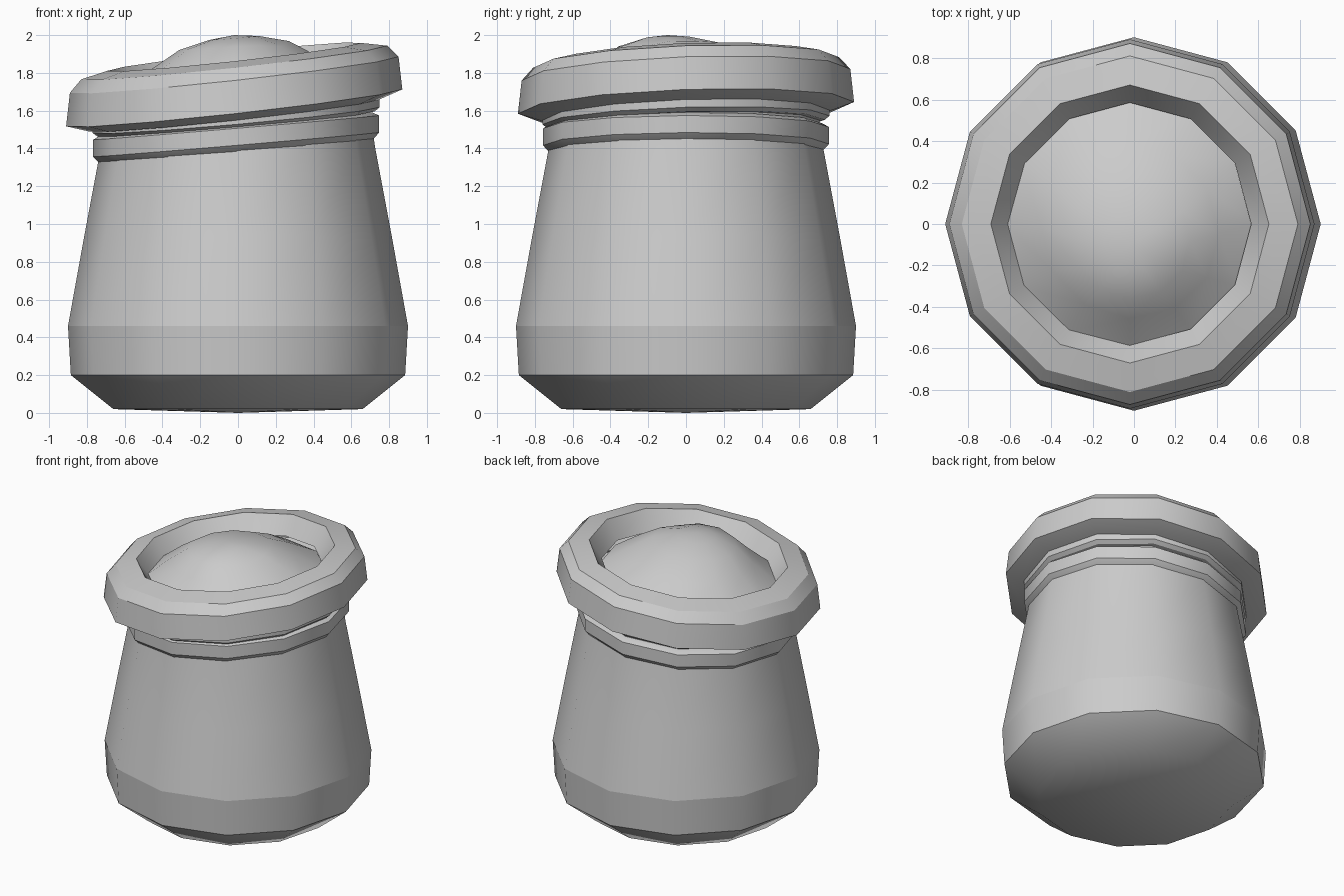
import bpy, bmesh, math
from mathutils import Vector

SIDES = 12

if "Cube" in bpy.data.objects:
    bpy.data.objects.remove(bpy.data.objects["Cube"], do_unlink=True)

grey = bpy.data.materials.new("plain_grey")
grey.use_nodes = True
grey.diffuse_color = (0.6, 0.6, 0.6, 1)
grey.node_tree.nodes["Principled BSDF"].inputs["Base Color"].default_value = (0.6, 0.6, 0.6, 1)


def lathe(name, profile, centre=(0, 0), tilt=(0, 0), angle=32, warp=None):
    """Spin (radius, height) points into a ring mesh, then slant it by tilt."""
    bm = bmesh.new()
    rings = []
    for r, z in profile:
        if r == 0:
            rings.append([bm.verts.new((0, 0, z))] * SIDES)
            continue
        turn = [2 * math.pi * i / SIDES for i in range(SIDES)]
        rings.append([bm.verts.new((r * math.cos(a), r * math.sin(a), z)) for a in turn])
    for low, high in zip(rings, rings[1:]):
        for i in range(SIDES):
            j = (i + 1) % SIDES
            corners = dict.fromkeys((low[i], low[j], high[j], high[i]))
            bm.faces.new(list(corners))
    for v in bm.verts:
        v.co.z += tilt[0] * v.co.x + tilt[1] * v.co.y
        v.co += Vector((*centre, 0))
        if warp:
            warp(v.co)
    bmesh.ops.recalc_face_normals(bm, faces=bm.faces)
    mesh = bpy.data.meshes.new(name)
    bm.to_mesh(mesh)
    bm.free()
    mesh.materials.append(grey)
    obj = bpy.data.objects.new(name, mesh)
    bpy.context.collection.objects.link(obj)
    bpy.ops.object.select_all(action="DESELECT")
    obj.select_set(True)
    bpy.context.view_layer.objects.active = obj
    bpy.ops.object.shade_smooth_by_angle(angle=math.radians(angle))
    return obj


# Rounded foot and the straight band above it
lathe("jar_base", [(0, 0), (0.66, 0.02), (0.885, 0.2), (0.9, 0.46)], angle=45)

# Tapering body
lathe("jar_body", [(0.9, 0.46), (0.815, 0.93), (0.725, 1.41), (0.7, 1.6)])

# Two slanted neck rings
lathe("neck_ring_lower",
      [(0.7, 1.37), (0.725, 1.385), (0.757, 1.42), (0.757, 1.51), (0.72, 1.53), (0.68, 1.53)],
      centre=(-0.01, 0), tilt=(0.085, 0.005))
lathe("neck_ring_upper",
      [(0.68, 1.525), (0.735, 1.53), (0.76, 1.55), (0.76, 1.6), (0.72, 1.62)],
      centre=(-0.01, 0), tilt=(0.09, 0.03))

# Thick lid rim with an open middle
lathe("lid_rim",
      [(0.68, 1.57), (0.77, 1.575), (0.89, 1.615), (0.87, 1.79),
       (0.81, 1.855), (0.67, 1.885), (0.585, 1.76)],
      centre=(-0.02, 0), tilt=(0.11, 0.035))


# Lumpy filling: crown leans forward, with one dent at the front
def lumpy(co):
    rise = max(0, co.z - 1.8) / 0.2
    co.y -= 0.1 * min(1, rise)
    dent = (Vector((0.3, -0.33)) - co.xy).length
    co.z -= 0.06 * max(0, 1 - dent / 0.2)


lathe("filling",
      [(0.6, 1.74), (0.43, 1.86), (0.29, 1.945), (0.13, 1.985), (0, 2.0)],
      centre=(-0.02, 0), tilt=(0.08, 0.02), angle=40, warp=lumpy)
